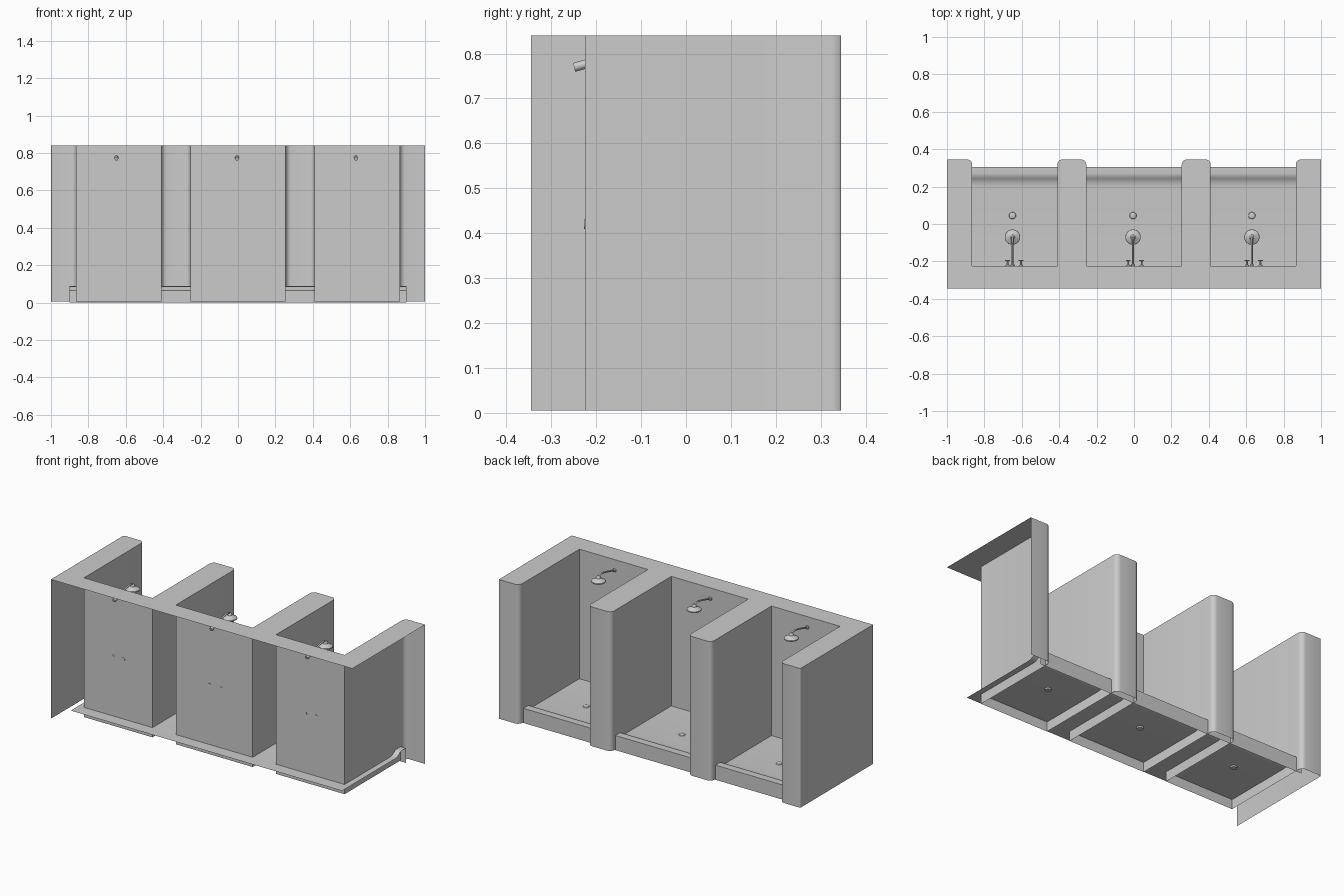
import bpy, bmesh, math
from mathutils import Vector

if "Cube" in bpy.data.objects:
    bpy.data.objects.remove(bpy.data.objects["Cube"])

TOP, BASE = 0.84, 0.005
BACK, FRONT, WALL = -0.345, 0.345, -0.225
NOSES = [(-1, -0.865), (-0.41, -0.255), (0.255, 0.41), (0.865, 1)]
STALLS = [-0.65, -0.005, 0.63]


def make(name, bm, angle=40):
    me = bpy.data.meshes.new(name)
    bm.to_mesh(me)
    bm.free()
    ob = bpy.data.objects.new(name, me)
    bpy.context.collection.objects.link(ob)
    bpy.ops.object.select_all(action='DESELECT')
    ob.select_set(True)
    bpy.context.view_layer.objects.active = ob
    bpy.ops.object.shade_smooth_by_angle(angle=math.radians(angle))
    return ob


def strip(a, b):
    """Open sheet between two point rows."""
    bm = bmesh.new()
    va = [bm.verts.new(p) for p in a]
    vb = [bm.verts.new(p) for p in b]
    for i in range(len(a) - 1):
        bm.faces.new((va[i], vb[i], vb[i + 1], va[i + 1]))
    return bm


def corner(x, side, r, n=5):
    """Rounded nose corner; side -1 = left, +1 = right, clockwise order."""
    pts = []
    for i in range(n + 1):
        t = math.pi / 2 * i / n
        a = math.pi - t if side < 0 else math.pi / 2 - t
        pts.append((x - side * r + r * math.cos(a), FRONT - r + r * math.sin(a)))
    return pts


def lathe(name, profile, loc, axis, seg=24):
    """Spin (radius, height) points around an axis."""
    rot = Vector((0, 0, 1)).rotation_difference(Vector(axis))
    bm = bmesh.new()
    rings = []
    for r, h in profile:
        rings.append([bm.verts.new(Vector(loc) + rot @ Vector((
            r * math.cos(2 * math.pi * k / seg), r * math.sin(2 * math.pi * k / seg), h)))
            for k in range(seg)])
    for a, b in zip(rings, rings[1:]):
        for k in range(seg):
            j = (k + 1) % seg
            bm.faces.new((a[k], a[j], b[j], b[k]))
    bm.faces.new(rings[0][::-1])
    bm.faces.new(rings[-1])
    return make(name, bm)


# Comb-shaped plan: left outer wall, rounded partition noses, stall backs
plan = [(-1, BACK)]
for i, (x0, x1) in enumerate(NOSES):
    if i:
        plan.append((x0, WALL))
    plan += corner(x0, -1, 0.008 if i == 0 else 0.028)
    plan += [(1, FRONT)] if i == 3 else corner(x1, 1, 0.028) + [(x1, WALL)]

make("partition_walls", strip([(x, y, BASE) for x, y in plan],
                              [(x, y, TOP) for x, y in plan][:]))

# Flat top cap
bm = bmesh.new()
outline = plan + [(1, BACK)]
bm.faces.new([bm.verts.new((x, y, TOP)) for x, y in reversed(outline)])
make("top_cap", bm)

# Floor sheet rising to the entry curb
prof = [(-0.30, 0.063), (0.20, 0.063), (0.225, 0.066), (0.242, 0.076),
        (0.255, 0.086), (0.27, 0.088), (0.305, 0.088), (0.305, 0.0)]
make("floor_and_curb", strip([(0.9, y, z) for y, z in reversed(prof)],
                             [(-0.9, y, z) for y, z in reversed(prof)]))

for n, x in enumerate(STALLS, 1):
    # Floor drain
    lathe(f"drain_{n}", [(0.017, -0.008), (0.019, 0), (0.017, 0.004), (0.008, 0.007)],
          (x, 0.045, 0.063), (0, 0, 1))

    # Bent shower arm
    cu = bpy.data.curves.new(f"shower_arm_{n}", 'CURVE')
    cu.dimensions = '3D'
    cu.bevel_depth = 0.005
    cu.bevel_resolution = 2
    cu.use_fill_caps = True
    pts = [(-0.235, 0.773), (-0.19, 0.786), (-0.14, 0.799), (-0.11, 0.805),
           (-0.09, 0.806), (-0.077, 0.803), (-0.07, 0.794)]
    sp = cu.splines.new('POLY')
    sp.points.add(len(pts) - 1)
    for p, (y, z) in zip(sp.points, pts):
        p.co = (x, y, z, 1)
    cu.splines[0].use_smooth = True
    bpy.context.collection.objects.link(bpy.data.objects.new(f"shower_arm_{n}", cu))

    # Arm collar passing through the wall
    lathe(f"arm_collar_{n}", [(0.010, -0.025), (0.010, 0.008), (0.006, 0.012)],
          (x, WALL, 0.776), (0, 0.96, 0.27), 16)

    # Bell-shaped shower head
    lathe(f"shower_head_{n}", [(0.038, 0.766), (0.041, 0.769), (0.040, 0.774),
                               (0.025, 0.782), (0.013, 0.789), (0.012, 0.797), (0.006, 0.803)],
          (x, -0.07, 0), (0, 0, 1))

    # Pair of tap valves with cross handles
    for s, side in ((-1, "left"), (1, "right")):
        tx = x + 0.01 + s * 0.036
        lathe(f"tap_{side}_{n}", [(0.011, -0.002), (0.011, 0.005), (0.005, 0.008),
                                  (0.004, 0.024), (0.006, 0.026), (0.006, 0.032)],
              (tx, WALL, 0.42), (0, 1, 0), 16)
        for ax in ((1, 0, 0), (0, 0, 1)):
            c = Vector((tx, WALL + 0.029, 0.42)) - Vector(ax) * 0.013
            lathe(f"tap_handle_{side}_{n}", [(0.003, 0), (0.003, 0.026)], c, ax, 10)
